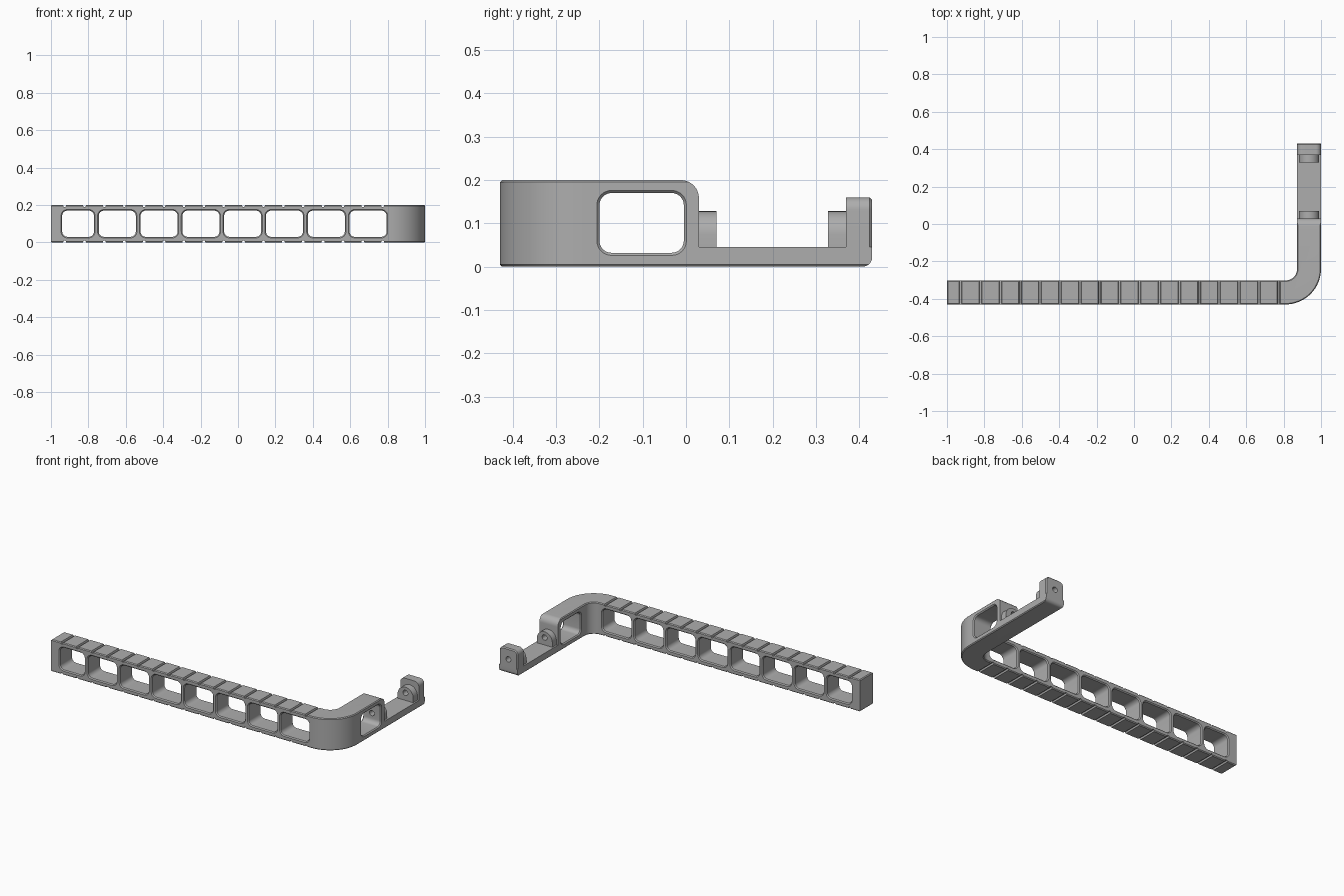
import bpy, bmesh, math
from math import radians, cos, sin

if "Cube" in bpy.data.objects:
    bpy.data.objects.remove(bpy.data.objects["Cube"], do_unlink=True)

grey = bpy.data.materials.new("plain grey")
grey.use_nodes = True
colour = (0.42, 0.42, 0.42, 1)
grey.diffuse_color = colour
grey.node_tree.nodes["Principled BSDF"].inputs["Base Color"].default_value = colour

# Mappings from a flat profile (u, v) and a depth t to space
AXIS = {
    "x": lambda u, v, t: (t, u, v),
    "y": lambda u, v, t: (u, t, v),
    "z": lambda u, v, t: (u, v, t),
}


def arc(cx, cy, r, a0, a1, n=8):
    angles = [radians(a0 + (a1 - a0) * i / n) for i in range(n + 1)]
    return [(cx + r * cos(a), cy + r * sin(a)) for a in angles]


def rounded(u0, u1, v0, v1, r):
    return (arc(u1 - r, v1 - r, r, 0, 90) + arc(u0 + r, v1 - r, r, 90, 180)
            + arc(u0 + r, v0 + r, r, 180, 270) + arc(u1 - r, v0 + r, r, 270, 360))


def loft(bm, axis, sections):
    """Closed solid through (profile, depth) sections."""
    rings = [[bm.verts.new(AXIS[axis](u, v, t)) for u, v in prof] for prof, t in sections]
    n = len(rings[0])
    for a, b in zip(rings, rings[1:]):
        for i in range(n):
            j = (i + 1) % n
            bm.faces.new((a[i], a[j], b[j], b[i]))
    bm.faces.new(rings[0])
    bm.faces.new(rings[-1])


def prism(bm, axis, profile, t0, t1):
    loft(bm, axis, [(profile, t0), (profile, t1)])


def make(name, bm):
    bmesh.ops.recalc_face_normals(bm, faces=bm.faces)
    mesh = bpy.data.meshes.new(name)
    bm.to_mesh(mesh)
    bm.free()
    mesh.materials.append(grey)
    ob = bpy.data.objects.new(name, mesh)
    bpy.context.collection.objects.link(ob)
    return ob


def activate(ob):
    bpy.ops.object.select_all(action="DESELECT")
    ob.select_set(True)
    bpy.context.view_layer.objects.active = ob


def cut(ob, cutter):
    activate(ob)
    mod = ob.modifiers.new("cut", "BOOLEAN")
    mod.operation = "DIFFERENCE"
    mod.solver = "EXACT"
    mod.object = cutter
    bpy.ops.object.modifier_apply(modifier=mod.name)


def window(bm, axis, box, t0, t1, r=0.028, c=0.006, over=0.002):
    """Rounded opening with chamfered rims on both faces."""
    u0, u1, v0, v1 = box
    def ring(g):
        return rounded(u0 - g, u1 + g, v0 - g, v1 + g, r + g)
    loft(bm, axis, [(ring(c + over), t0 - over), (ring(0), t0 + c),
                    (ring(0), t1 - c), (ring(c + over), t1 + over)])


# L-shaped frame with chamfered upper and lower rims
FRONT, INNER, SIDE = -0.43, -0.302, 0.872
outline = [(-1, FRONT)]
outline += arc(0.81, -0.24, 0.19, -90, 0, 16)
outline += [(1, 0.43), (SIDE, 0.43)]
outline += arc(SIDE - 0.062, -0.24, 0.062, 0, -90, 12)
outline += [(-1, INNER)]
bm = bmesh.new()
prism(bm, "z", outline, 0, 0.2)
rims = [e for e in bm.edges if abs(e.verts[0].co.z - e.verts[1].co.z) < 1e-5]
bmesh.ops.recalc_face_normals(bm, faces=bm.faces)
bmesh.ops.bevel(bm, geom=rims, offset=0.005, segments=1, affect="EDGES")
frame = make("frame", bm)

# Openings along the long arm and one in the short arm
bm = bmesh.new()
for i in range(8):
    right = -0.77 + 0.2235 * i
    left = -0.94 if i == 0 else right - 0.198
    window(bm, "y", (left, right, 0.03, 0.17), FRONT, INNER)
window(bm, "x", (-0.2, -0.005, 0.032, 0.17), SIDE, 1)
openings = make("opening_cutter", bm)

# Cross grooves over and under the long arm
bm = bmesh.new()
for i in range(17):
    x = -0.927 + 0.1063 * i
    for face, out in ((0.2, 1), (0, -1)):
        groove = [(x - 0.009, face + 0.002 * out), (x - 0.005, face - 0.01 * out),
                  (x + 0.005, face - 0.01 * out), (x + 0.009, face + 0.002 * out)]
        prism(bm, "y", groove, FRONT - 0.05, INNER + 0.05)
grooves = make("groove_cutter", bm)

# Low tray behind the short arm, and its rounded lower back corner
bm = bmesh.new()
step = arc(-0.012, 0.158, 0.042, 90, 0)
step += [(0.03, 0.045), (0.6, 0.045), (0.6, 0.3), (-0.012, 0.3)]
prism(bm, "x", step, 0.8, 1.1)
corner = arc(0.408, 0.022, 0.022, -90, 0) + [(0.5, 0.022), (0.5, -0.05), (0.408, -0.05)]
prism(bm, "x", corner, 0.8, 1.1)
tray = make("tray_cutter", bm)

# Pin hole running through wall, bosses and post
MID = (SIDE + 1) / 2
bm = bmesh.new()
prism(bm, "y", arc(MID, 0.092, 0.017, 0, 345, 23), -0.06, 0.5)
pin = make("pin_cutter", bm)

# End post with rounded shoulders and softened back edge
bm = bmesh.new()


def post_ring(g):
    r = 0.028
    return ([(SIDE + g, 0.045), (1 - g, 0.045)]
            + arc(1 - r, 0.16 - r, r - g, 0, 90)
            + arc(SIDE + r, 0.16 - r, r - g, 90, 180))


loft(bm, "y", [(post_ring(0), 0.37), (post_ring(0), 0.424), (post_ring(0.006), 0.43)])
post = make("end_post", bm)

# Arched bosses facing each other
bosses = []
for name, y0, y1 in (("wall_boss", 0.03, 0.07), ("post_boss", 0.328, 0.37)):
    bm = bmesh.new()
    arch = [(MID - 0.054, 0.045), (MID + 0.054, 0.045)]
    arch += arc(MID, 0.074, 0.054, 0, 180, 20)
    prism(bm, "y", arch, y0, y1)
    bosses.append(make(name, bm))

for cutter in (openings, grooves, tray, pin):
    cut(frame, cutter)
for part in [post] + bosses:
    cut(part, pin)

for cutter in (openings, grooves, tray, pin):
    bpy.data.objects.remove(cutter, do_unlink=True)

for part in [frame, post] + bosses:
    activate(part)
    bpy.ops.object.shade_smooth_by_angle(angle=radians(30))
